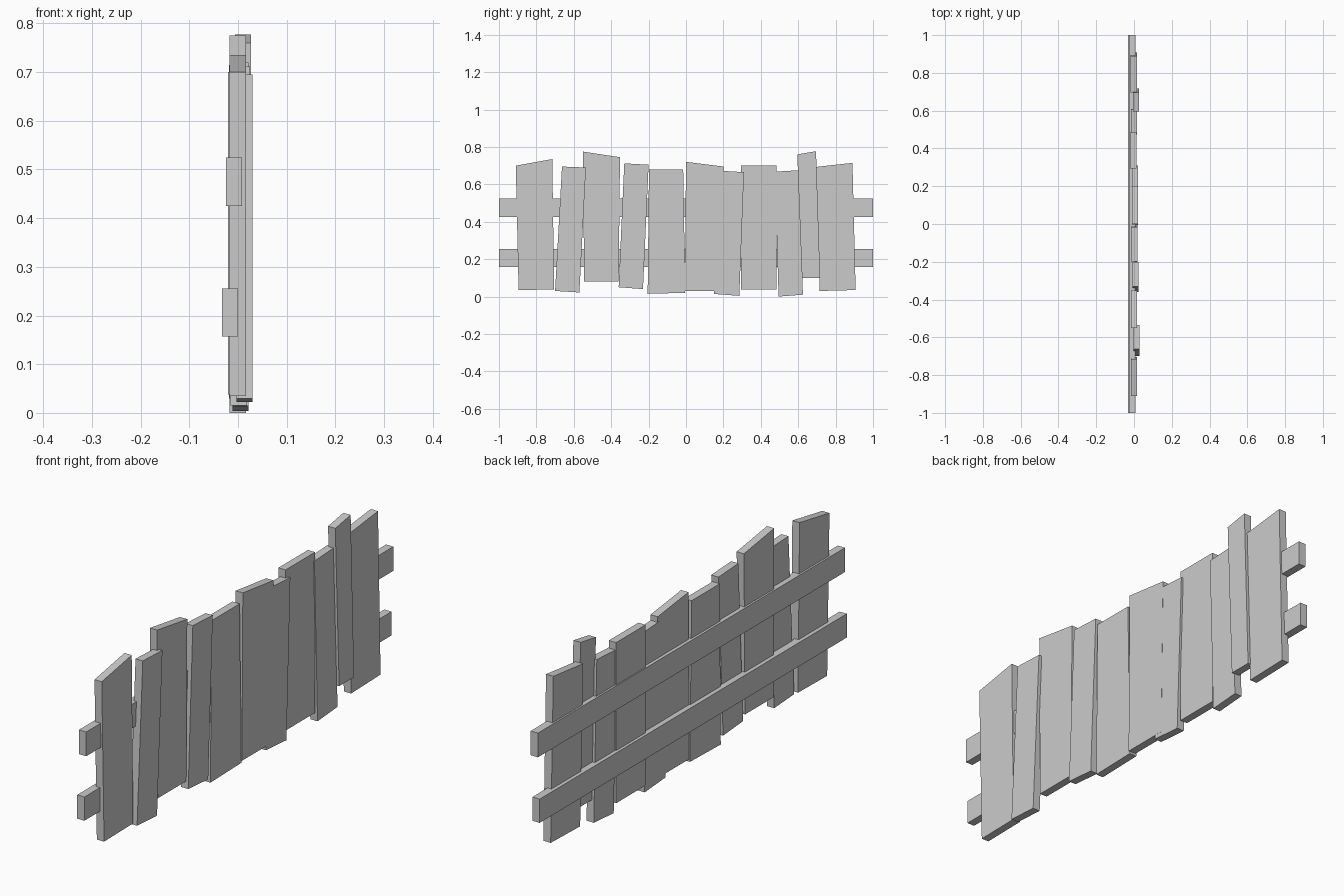
import bpy
import bmesh

cube = bpy.data.objects.get("Cube")
if cube:
    bpy.data.objects.remove(cube, do_unlink=True)

grey = bpy.data.materials.new("plain_grey")
grey.use_nodes = True
colour = (0.6, 0.6, 0.6, 1)
grey.diffuse_color = colour
grey.node_tree.nodes["Principled BSDF"].inputs["Base Color"].default_value = colour

THICKNESS = 0.033


def board(name, outline, front):
    """Extrude a (y, z) outline backwards from the plane x = front."""
    bm = bmesh.new()
    face = bm.faces.new([bm.verts.new((front, y, z)) for y, z in outline])
    extruded = bmesh.ops.extrude_face_region(bm, geom=[face])["geom"]
    moved = [v for v in extruded if isinstance(v, bmesh.types.BMVert)]
    bmesh.ops.translate(bm, verts=moved, vec=(-THICKNESS, 0, 0))
    bmesh.ops.recalc_face_normals(bm, faces=bm.faces)
    mesh = bpy.data.meshes.new(name)
    bm.to_mesh(mesh)
    bm.free()
    mesh.materials.append(grey)
    bpy.context.collection.objects.link(bpy.data.objects.new(name, mesh))


# Crooked planks: bottom left, bottom right, top right, top left, front plane
planks = [
    ((-0.895, 0.035), (-0.705, 0.038), (-0.715, 0.735), (-0.91, 0.70), 0.016),
    ((-0.70, 0.03), (-0.57, 0.022), (-0.535, 0.69), (-0.663, 0.695), 0.030),
    ((-0.545, 0.08), (-0.36, 0.08), (-0.353, 0.745), (-0.55, 0.775), 0.016),
    ((-0.36, 0.05), (-0.23, 0.04), (-0.20, 0.705), (-0.33, 0.712), 0.025),
    ((-0.205, 0.015), (-0.004, 0.02), (-0.015, 0.68), (-0.198, 0.68), 0.018),
    ((-0.006, 0.03), (0.19, 0.03), (0.20, 0.695), (0.0, 0.72), 0.022),
    ((0.15, 0.014), (0.285, 0.004), (0.31, 0.665), (0.18, 0.673), 0.0215),
    ((0.293, 0.038), (0.485, 0.038), (0.485, 0.70), (0.293, 0.70), 0.012),
    ((0.495, 0.0), (0.625, 0.01), (0.605, 0.675), (0.475, 0.668), 0.016),
    ((0.62, 0.10), (0.717, 0.10), (0.695, 0.777), (0.595, 0.76), 0.027),
    ((0.715, 0.03), (0.907, 0.035), (0.89, 0.715), (0.695, 0.693), 0.015),
]
for number, (*outline, front) in enumerate(planks, 1):
    board(f"plank_{number}", outline, front)

# Two long rails behind the planks
for name, low, high, front in (("lower_rail", 0.157, 0.255, 0.0),
                               ("upper_rail", 0.425, 0.525, 0.008)):
    board(name, [(-1, low), (1, low), (1, high), (-1, high)], front)
